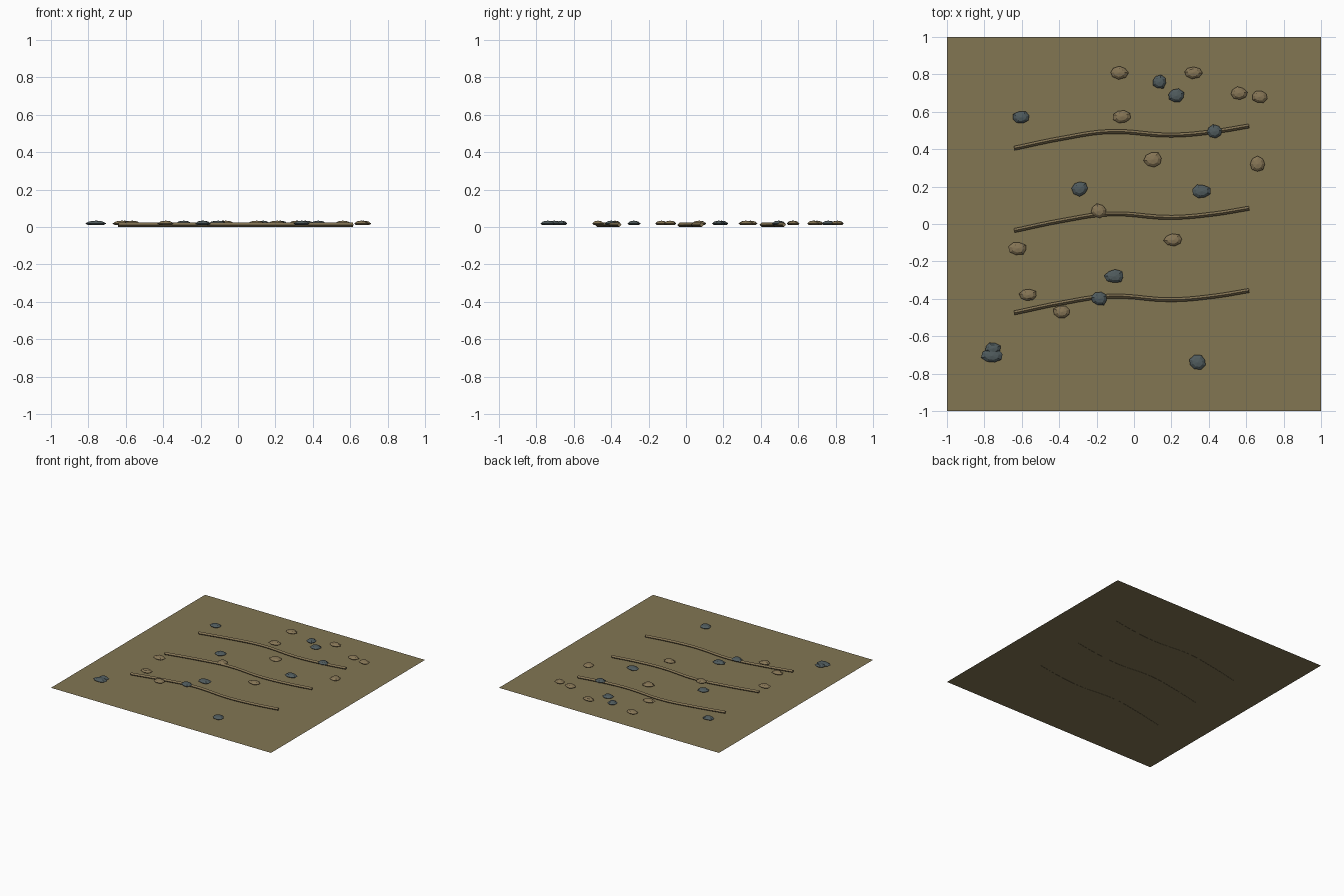
import bpy, bmesh, math, random

if "Cube" in bpy.data.objects:
    bpy.data.objects.remove(bpy.data.objects["Cube"])

random.seed(4)


def material(name, rgb):
    m = bpy.data.materials.new(name)
    m.diffuse_color = (*rgb, 1)
    m.use_nodes = True
    m.node_tree.nodes["Principled BSDF"].inputs["Base Color"].default_value = m.diffuse_color
    return m


SOIL = material("soil", (0.225, 0.180, 0.086))
RIDGE = material("ridge_earth", (0.225, 0.170, 0.086))
TAN = material("tan_stone", (0.240, 0.180, 0.092))
SLATE = material("slate_stone", (0.080, 0.105, 0.110))


def finish(bm, name, mat):
    bmesh.ops.recalc_face_normals(bm, faces=bm.faces)
    me = bpy.data.meshes.new(name)
    bm.to_mesh(me)
    bm.free()
    me.materials.append(mat)
    bpy.context.collection.objects.link(bpy.data.objects.new(name, me))


# Flat square of ground
bpy.ops.mesh.primitive_plane_add(size=2, location=(0, 0, 0.0008))
ground = bpy.context.object
ground.name = "ground"
ground.data.materials.append(SOIL)


# Wavy ridges: a four-sided bar swept along a smooth curve
PATH = [(-0.64, 0.405), (-0.39, 0.457), (-0.13, 0.494),
        (0.20, 0.475), (0.43, 0.494), (0.615, 0.524)]


def ridge(index, shift):
    cu = bpy.data.curves.new("ridge_%d" % index, 'CURVE')
    cu.dimensions = '3D'
    cu.bevel_depth = 0.0115
    cu.bevel_resolution = 0
    cu.resolution_u = 5
    cu.use_fill_caps = True
    sp = cu.splines.new('BEZIER')
    sp.use_smooth = False
    sp.bezier_points.add(len(PATH) - 1)
    for p, (x, y) in zip(sp.bezier_points, PATH):
        p.co = (x, y + shift, 0.0115)
        p.handle_left_type = p.handle_right_type = 'AUTO'
    cu.materials.append(RIDGE)
    bpy.context.collection.objects.link(bpy.data.objects.new(cu.name, cu))


for i in range(3):
    ridge(i + 1, -0.44 * i)


# Flattened faceted stones: stacked irregular rings closed by a top point
def stone(name, mat, x, y, w, d):
    bm = bmesh.new()
    n = 8
    turn = random.uniform(0, math.pi)
    wobble = [random.uniform(0.88, 1.08) for _ in range(n)]
    rings = []
    for r, z in ((0.75, 0.011), (1.0, 0.018), (0.62, 0.030)):
        ring = []
        for k in range(n):
            a = turn + math.tau * k / n
            s = r * wobble[k] * 0.5
            ring.append(bm.verts.new((x + w * s * math.cos(a),
                                      y + d * s * math.sin(a), z)))
        rings.append(ring)
    for lo, hi in zip(rings, rings[1:]):
        for k in range(n):
            j = (k + 1) % n
            bm.faces.new((lo[k], lo[j], hi[j], hi[k]))
    bm.faces.new(rings[0][::-1])
    top = bm.verts.new((x, y, 0.034))
    for k in range(n):
        bm.faces.new((rings[-1][k], rings[-1][(k + 1) % n], top))
    finish(bm, name, mat)


# x, y, width, depth of each stone
TAN_STONES = [
    (-0.08, 0.81, 0.10, 0.07), (0.315, 0.81, 0.10, 0.065),
    (0.56, 0.70, 0.09, 0.07), (0.67, 0.68, 0.085, 0.07),
    (-0.065, 0.575, 0.10, 0.07), (0.10, 0.345, 0.10, 0.085),
    (0.66, 0.32, 0.085, 0.085), (-0.19, 0.07, 0.09, 0.075),
    (-0.62, -0.13, 0.10, 0.07), (0.21, -0.085, 0.10, 0.065),
    (-0.565, -0.38, 0.095, 0.07), (-0.385, -0.47, 0.095, 0.075)]
SLATE_STONES = [
    (0.135, 0.76, 0.08, 0.075), (0.225, 0.685, 0.09, 0.075),
    (-0.605, 0.57, 0.10, 0.07), (0.43, 0.495, 0.08, 0.07),
    (-0.29, 0.19, 0.085, 0.08), (0.36, 0.175, 0.10, 0.075),
    (-0.105, -0.28, 0.105, 0.075), (-0.185, -0.40, 0.09, 0.075),
    (-0.755, -0.665, 0.085, 0.065), (-0.76, -0.705, 0.12, 0.08),
    (0.34, -0.74, 0.095, 0.08)]

for label, mat, stones in (("tan_stone", TAN, TAN_STONES),
                           ("slate_stone", SLATE, SLATE_STONES)):
    for i, s in enumerate(stones):
        stone("%s_%d" % (label, i + 1), mat, *s)
